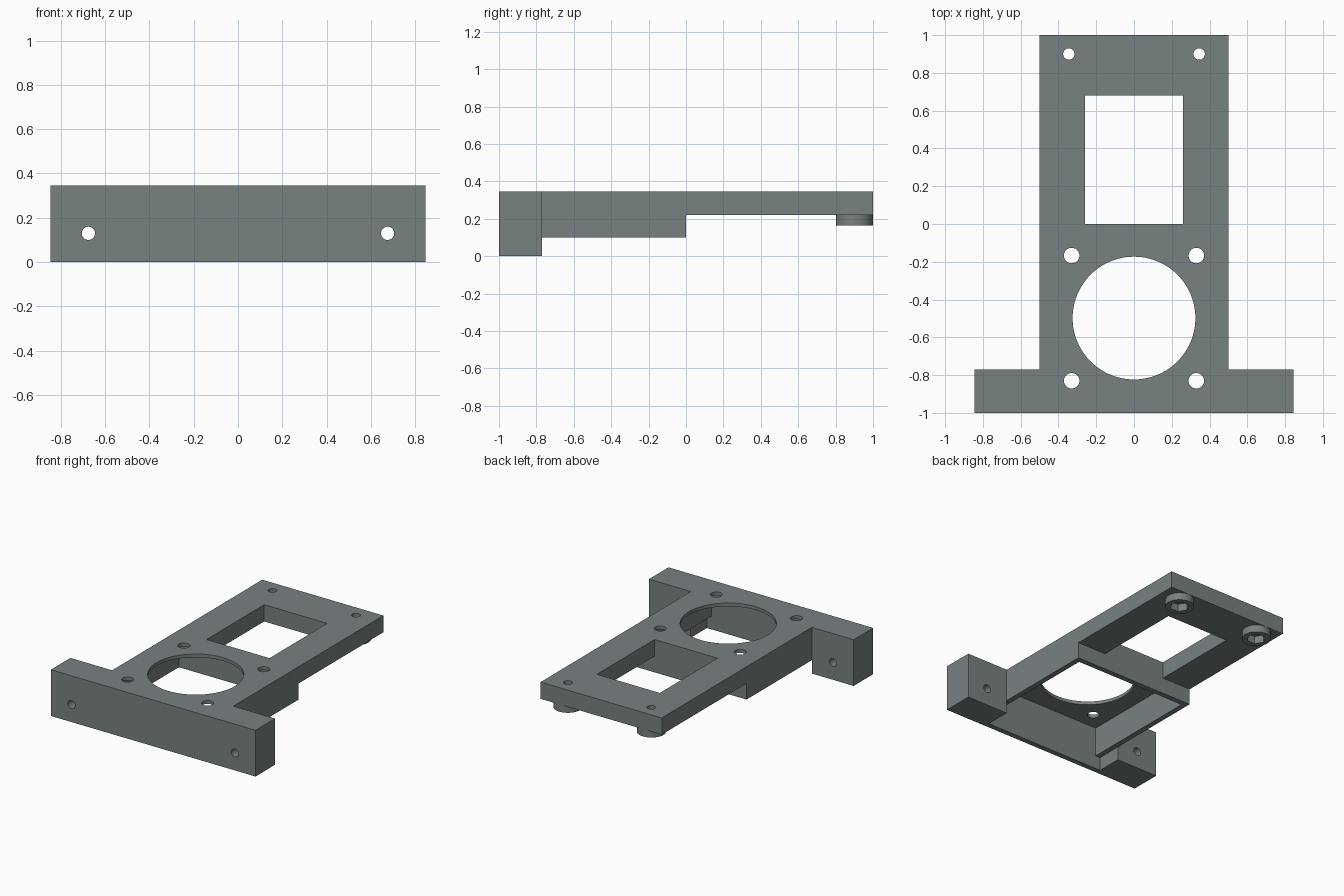
import bpy, bmesh, math
from mathutils import Matrix, Vector

if "Cube" in bpy.data.objects:
    bpy.data.objects.remove(bpy.data.objects["Cube"])

TOP = 0.345

grey = bpy.data.materials.new("slate grey")
grey.diffuse_color = (0.19, 0.22, 0.222, 1)
grey.use_nodes = True
grey.node_tree.nodes["Principled BSDF"].inputs["Base Color"].default_value = grey.diffuse_color


def make_object(name, bm):
    bmesh.ops.recalc_face_normals(bm, faces=bm.faces)
    mesh = bpy.data.meshes.new(name)
    bm.to_mesh(mesh)
    bm.free()
    mesh.materials.append(grey)
    ob = bpy.data.objects.new(name, mesh)
    bpy.context.collection.objects.link(ob)
    return ob


def prism(name, outline, z0, z1):
    """Extrude an xy outline from z0 to z1."""
    bm = bmesh.new()
    face = bm.faces.new([bm.verts.new((x, y, z0)) for x, y in outline])
    ext = bmesh.ops.extrude_face_region(bm, geom=[face])
    verts = [v for v in ext["geom"] if isinstance(v, bmesh.types.BMVert)]
    bmesh.ops.translate(bm, verts=verts, vec=(0, 0, z1 - z0))
    return make_object(name, bm)


def box(name, x, y0, y1, z0, z1):
    return prism(name, [(-x, y0), (x, y0), (x, y1), (-x, y1)], z0, z1)


def cylinder(name, x, y, r, z0, z1, sides=48):
    ring = [(x + r * math.cos(2 * math.pi * i / sides),
             y + r * math.sin(2 * math.pi * i / sides)) for i in range(sides)]
    return prism(name, ring, z0, z1)


def combine(target, tool, operation="DIFFERENCE"):
    """Apply a boolean and remove the tool object."""
    mod = target.modifiers.new("boolean", "BOOLEAN")
    mod.operation = operation
    mod.solver = "EXACT"
    mod.object = tool
    tool.hide_render = True
    bpy.context.view_layer.objects.active = target
    bpy.ops.object.modifier_apply(modifier=mod.name)
    bpy.data.objects.remove(tool, do_unlink=True)


# T-shaped body: wide mounting bar at the front, plate running back
half = [(0.845, -1), (0.845, -0.77), (0.5, -0.77), (0.5, 1)]
bracket = prism("mounting_bracket", half + [(-x, y) for x, y in reversed(half)], 0, TOP)

# step the underside: thin rear plate, deeper motor box, full-height bar ends
combine(bracket, box("rear_step", 0.7, 0, 1.2, -0.1, 0.22))
step = [(0.5, -0.96), (0.5, -0.77), (0.7, -0.77), (0.7, 0.2)]
combine(bracket, prism("box_step", step + [(-x, y) for x, y in reversed(step)], -0.1, 0.1))

# motor pocket, round opening and rear window
combine(bracket, box("motor_pocket", 0.46, -0.96, -0.04, -0.1, 0.32))
combine(bracket, cylinder("motor_opening", 0, -0.498, 0.325, 0.2, 0.5, 96))
combine(bracket, box("rear_window", 0.26, 0, 0.68, 0.1, 0.5))

for s in (-1, 1):
    # motor screw holes
    for y in (-0.83, -0.167):
        combine(bracket, cylinder("motor_screw_hole", s * 0.33, y, 0.041, 0.2, 0.5, 32))
    # rear bosses with hexagonal nut recess and screw hole
    combine(bracket, cylinder("rear_boss", s * 0.345, 0.9, 0.099, 0.165, 0.26), "UNION")
    combine(bracket, cylinder("nut_recess", s * 0.345, 0.9, 0.066, 0.1, 0.222, 6))
    combine(bracket, cylinder("rear_screw_hole", s * 0.345, 0.9, 0.03, 0.1, 0.5, 32))
    # horizontal screw holes through the bar ends
    hole = cylinder("bar_screw_hole", 0, 0, 0.03, -1.2, -0.6, 32)
    hole.data.transform(Matrix.Translation((s * 0.675, 0, 0.13)) @
                        Matrix(((1, 0, 0, 0), (0, 0, 1, 0), (0, -1, 0, 0), (0, 0, 0, 1))))
    combine(bracket, hole)

# smooth round walls, sharp edges elsewhere
bpy.ops.object.select_all(action="DESELECT")
bracket.select_set(True)
bpy.context.view_layer.objects.active = bracket
bpy.ops.object.shade_smooth_by_angle(angle=math.radians(30))
